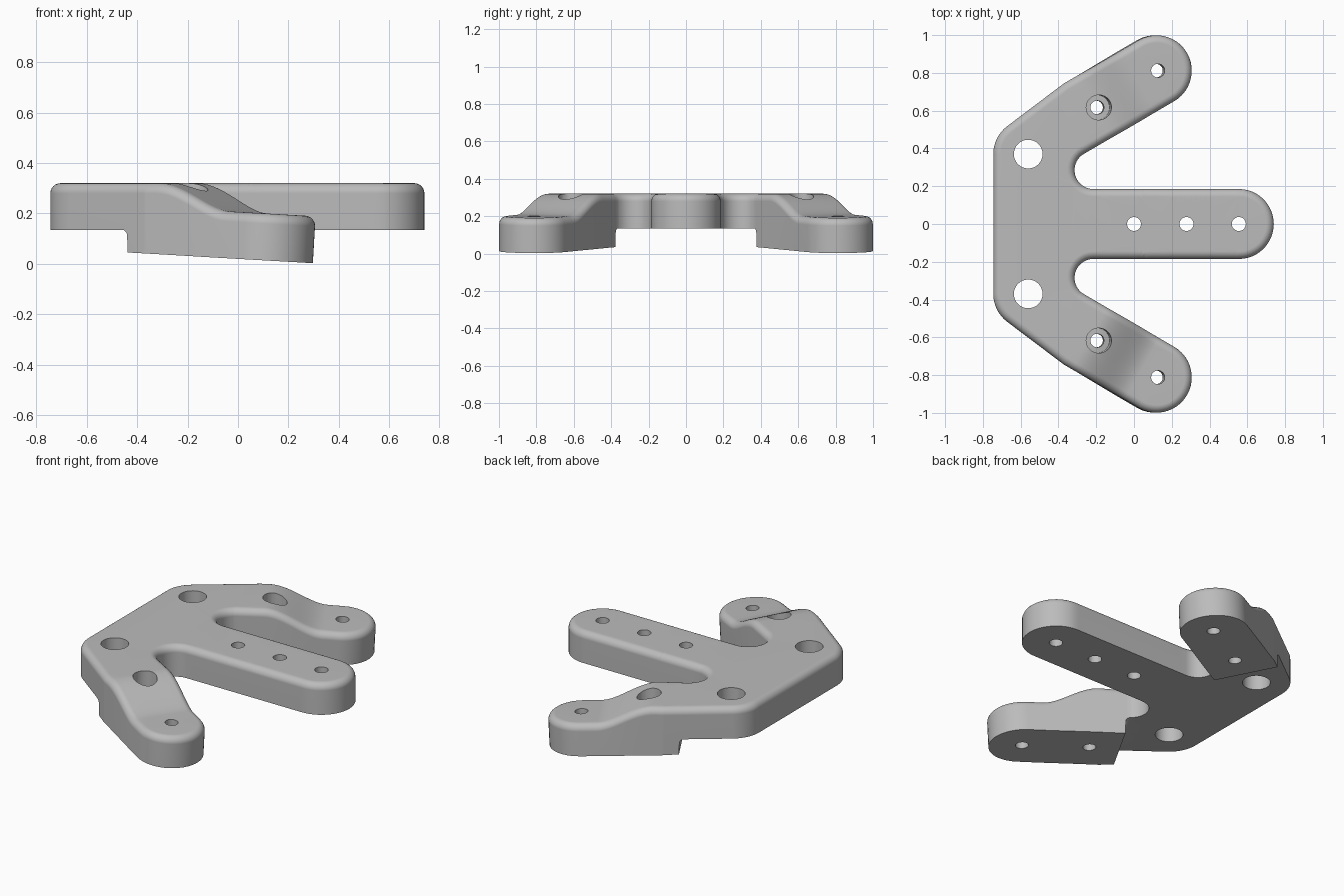
import bpy, bmesh, math
from mathutils import Vector

cube = bpy.data.objects.get("Cube")
if cube:
    bpy.data.objects.remove(cube, do_unlink=True)

BOTTOM, TOP, FILLET = 0.135, 0.32, 0.04
RIM = TOP - FILLET
TILT = 0.057                                   # slope of the lowered side arms
C30, S30 = math.cos(math.radians(30)), 0.5

# Material
grey = bpy.data.materials.new("light_grey")
grey.use_nodes = True
colour = (0.5, 0.5, 0.5, 1)
grey.diffuse_color = colour
grey.node_tree.nodes["Principled BSDF"].inputs["Base Color"].default_value = colour

# Outline arcs of the +y half: centre x, y, radius (negative = concave), start, end, steps
k = math.radians(123.5)
kr = 0.1 / math.cos(math.radians(3.5))
ARCS = [
    (0.555, 0, 0.185, 0, 90, 12),                                             # middle arm tip
    (-0.215, 0.285, -0.1, 270, 120, 14),                                      # notch
    (0.12, 0.812, 0.187, -60, 120, 22),                                       # side arm tip
    (-0.37 - kr * math.cos(k), 0.745 - kr * math.sin(k), 0.1, 120, 127, 2),   # outer bend
    (-0.56, 0.37, 0.185, 127, 180, 8),                                        # back corner
]


def outline(inset):
    """Closed outline moved inwards by the inset."""
    pts = []
    for cx, cy, r, a0, a1, n in ARCS:
        rad = abs(r - inset)
        for i in range(n + 1):
            a = math.radians(a0 + (a1 - a0) * i / n)
            pts.append((cx + rad * math.cos(a), cy + rad * math.sin(a)))
    return pts + [(x, -y) for x, y in reversed(pts[1:])]


def circle(x, y, r, n=32):
    return [(x + r * math.cos(2 * math.pi * i / n), y + r * math.sin(2 * math.pi * i / n))
            for i in range(n)]


def smooth(a, b, v):
    t = min(max((v - a) / (b - a), 0), 1)
    return t * t * (3 - 2 * t)


def arm_heights(x, y):
    """Bottom and top height, and arm weight, at a plan position."""
    s, n = x * C30 + abs(y) * S30, -x * S30 + abs(y) * C30
    if n < 0.35 or s < -0.0601:
        return BOTTOM, TOP, 0
    w = smooth(0.1, 0.42, s)
    top = TOP * (1 - w) + w * (0.206 - TILT * x)
    if s > -0.034:
        return 0.02 - TILT * x, top, w
    d = min(max((s + 0.06) / 0.025, 0), 1)
    return BOTTOM - 0.025 * (1 - math.sqrt(1 - d * d)), top, w


bm = bmesh.new()


def ring(pts, z):
    return [bm.verts.new((x, y, z)) for x, y in pts]


def skin(rings):
    """Join successive rings with quads."""
    for lo, hi in zip(rings, rings[1:]):
        for i in range(len(lo)):
            j = (i + 1) % len(lo)
            bm.faces.new((lo[i], lo[j], hi[j], hi[i]))


def cap(loops, up):
    """Fill a flat face that has holes in it."""
    edges = [bm.edges.get((lp[i - 1], lp[i])) for lp in loops for i in range(len(lp))]
    made = bmesh.ops.triangle_fill(bm, use_beauty=True, edges=edges, normal=(0, 0, up))
    for f in made["geom"]:
        if isinstance(f, bmesh.types.BMFace):
            f.normal_update()
            if f.normal.z * up < 0:
                f.normal_flip()


# Outer wall and rounded top rim
rings = [ring(outline(0), BOTTOM)]
for i in range(7):
    a = math.pi / 2 * i / 6
    rings.append(ring(outline(FILLET * (1 - math.cos(a))), RIM + FILLET * math.sin(a)))
skin(rings)
top_loops, bottom_loops = [rings[-1]], [rings[0]]


def hole(*steps):
    """Hole wall through rings of x, y, radius, height, from top to bottom."""
    loops = [ring(circle(x, y, r), z) for x, y, r, z in steps]
    skin(loops)
    top_loops.append(loops[0])
    bottom_loops.append(loops[-1])


# Middle arm holes
for x in (0, 0.278, 0.555):
    hole((x, 0, 0.037, TOP), (x, 0, 0.037, BOTTOM))
for side in (1, -1):
    # Large back hole, arm tip hole, counterbored screw hole
    y = side * 0.37
    hole((-0.56, y, 0.076, TOP), (-0.56, y, 0.076, BOTTOM))
    y = side * 0.812
    hole((0.125, y, 0.036, TOP), (0.125, y, 0.036, BOTTOM))
    y = side * 0.617
    hole((-0.187, y, 0.066, TOP), (-0.195, y, 0.066, 0.2),
         (-0.195, y, 0.036, 0.2), (-0.2, y, 0.036, BOTTOM))
cap(top_loops, 1)
cap(bottom_loops, -1)

# Slice across the side arms, then lower them along their length
cuts = [-0.06, -0.05, -0.042, -0.037, -0.035, -0.033]
cuts += [0.1 + 0.32 * i / 14 for i in range(15)]
for side in (1, -1):
    normal = Vector((C30, side * S30, 0))
    for s in cuts:
        bmesh.ops.bisect_plane(bm, geom=bm.verts[:] + bm.edges[:] + bm.faces[:],
                               dist=1e-6, plane_co=normal * s, plane_no=normal)
for v in bm.verts:
    low, top, w = arm_heights(v.co.x, v.co.y)
    drop = top - TOP
    if v.co.z >= RIM - 1e-5:
        v.co.z += drop
    else:
        t = (v.co.z - BOTTOM) / (RIM - BOTTOM)
        v.co.z = low + t * (RIM + drop - low)
    v.co.x += w * TILT * (v.co.z - 0.17)

mesh = bpy.data.meshes.new("bracket_plate")
bm.to_mesh(mesh)
bm.free()
mesh.materials.append(grey)
plate = bpy.data.objects.new("bracket_plate", mesh)
bpy.context.collection.objects.link(plate)

# Smooth shading with sharp edges kept and flat faces left even
bpy.ops.object.select_all(action='DESELECT')
bpy.context.view_layer.objects.active = plate
plate.select_set(True)
bpy.ops.object.shade_smooth_by_angle(angle=math.radians(35))
even = plate.modifiers.new("even_shading", 'WEIGHTED_NORMAL')
even.keep_sharp = True
